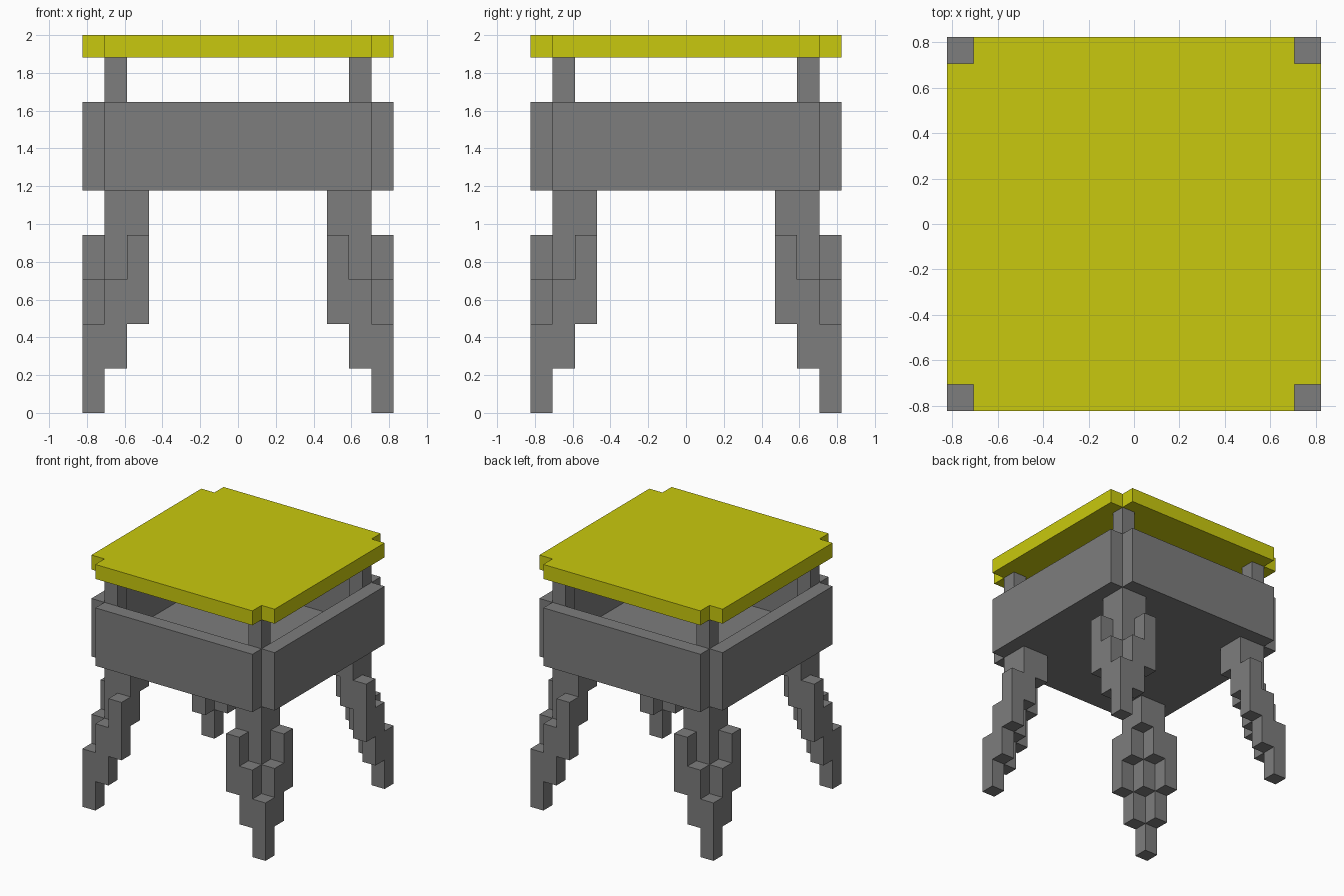
import bpy, bmesh, math

if "Cube" in bpy.data.objects:
    bpy.data.objects.remove(bpy.data.objects["Cube"])

U = 2 / 17  # size of one block


def material(name, rgb):
    m = bpy.data.materials.new(name)
    m.diffuse_color = (*rgb, 1)
    m.use_nodes = True
    m.node_tree.nodes["Principled BSDF"].inputs["Base Color"].default_value = m.diffuse_color
    return m


YELLOW = material("yellow", (0.584, 0.584, 0.0044))
GREY = material("grey", (0.205, 0.205, 0.205))


def block(x0, x1, y0, y1, z0, z1):
    return {(x, y, z) for x in range(x0, x1) for y in range(y0, y1) for z in range(z0, z1)}


# For each direction: the four corner offsets of that face of a unit block
FACES = {
    (1, 0, 0): [(1, 0, 0), (1, 1, 0), (1, 1, 1), (1, 0, 1)],
    (-1, 0, 0): [(0, 0, 0), (0, 0, 1), (0, 1, 1), (0, 1, 0)],
    (0, 1, 0): [(0, 1, 0), (0, 1, 1), (1, 1, 1), (1, 1, 0)],
    (0, -1, 0): [(0, 0, 0), (1, 0, 0), (1, 0, 1), (0, 0, 1)],
    (0, 0, 1): [(0, 0, 1), (1, 0, 1), (1, 1, 1), (0, 1, 1)],
    (0, 0, -1): [(0, 0, 0), (0, 1, 0), (1, 1, 0), (1, 0, 0)],
}


def build(name, cells, mat):
    """Skin a set of blocks with only its outer faces, merged into flat areas."""
    bm = bmesh.new()
    verts = {}
    for c in cells:
        for d, corners in FACES.items():
            if tuple(a + b for a, b in zip(c, d)) in cells:
                continue
            ring = []
            for o in corners:
                p = tuple(a + b for a, b in zip(c, o))
                if p not in verts:
                    verts[p] = bm.verts.new([v * U for v in p])
                ring.append(verts[p])
            bm.faces.new(ring)
    bmesh.ops.dissolve_limit(bm, angle_limit=math.radians(1),
                             verts=bm.verts[:], edges=bm.edges[:])
    me = bpy.data.meshes.new(name)
    bm.to_mesh(me)
    bm.free()
    me.materials.append(mat)
    ob = bpy.data.objects.new(name, me)
    bpy.context.collection.objects.link(ob)


def mirrored(cells):
    """Repeat a corner's blocks in all four corners."""
    return {(x if sx else -1 - x, y if sy else -1 - y, z)
            for x, y, z in cells for sx in (0, 1) for sy in (0, 1)}


def plus(z0, z1):
    """Square slab with one block missing in each corner."""
    return block(-7, 7, -6, 6, z0, z1) | block(-6, 6, -7, 7, z0, z1)


# Seat
build("seat", plus(16, 17), YELLOW)

# Open box with floor, and the four posts carrying the seat
box = plus(10, 14) - block(-6, 6, -6, 6, 11, 14)
posts = mirrored(block(5, 6, 5, 6, 11, 16))
build("box_and_posts", box | posts, GREY)

# Stepped legs: columns rise as they move inward from the corner
leg = block(5, 6, 5, 6, 8, 10)
for a in (4, 5, 6):
    for b in (4, 5, 6):
        step = 2 * (12 - a - b)
        leg |= block(a, a + 1, b, b + 1, step, min(step + 4, 10))
for side, sx in (("left", -1), ("right", 1)):
    for end, sy in (("front", -1), ("back", 1)):
        cells = {(x if sx > 0 else -1 - x, y if sy > 0 else -1 - y, z) for x, y, z in leg}
        build(f"{end}_{side}_leg", cells, GREY)
